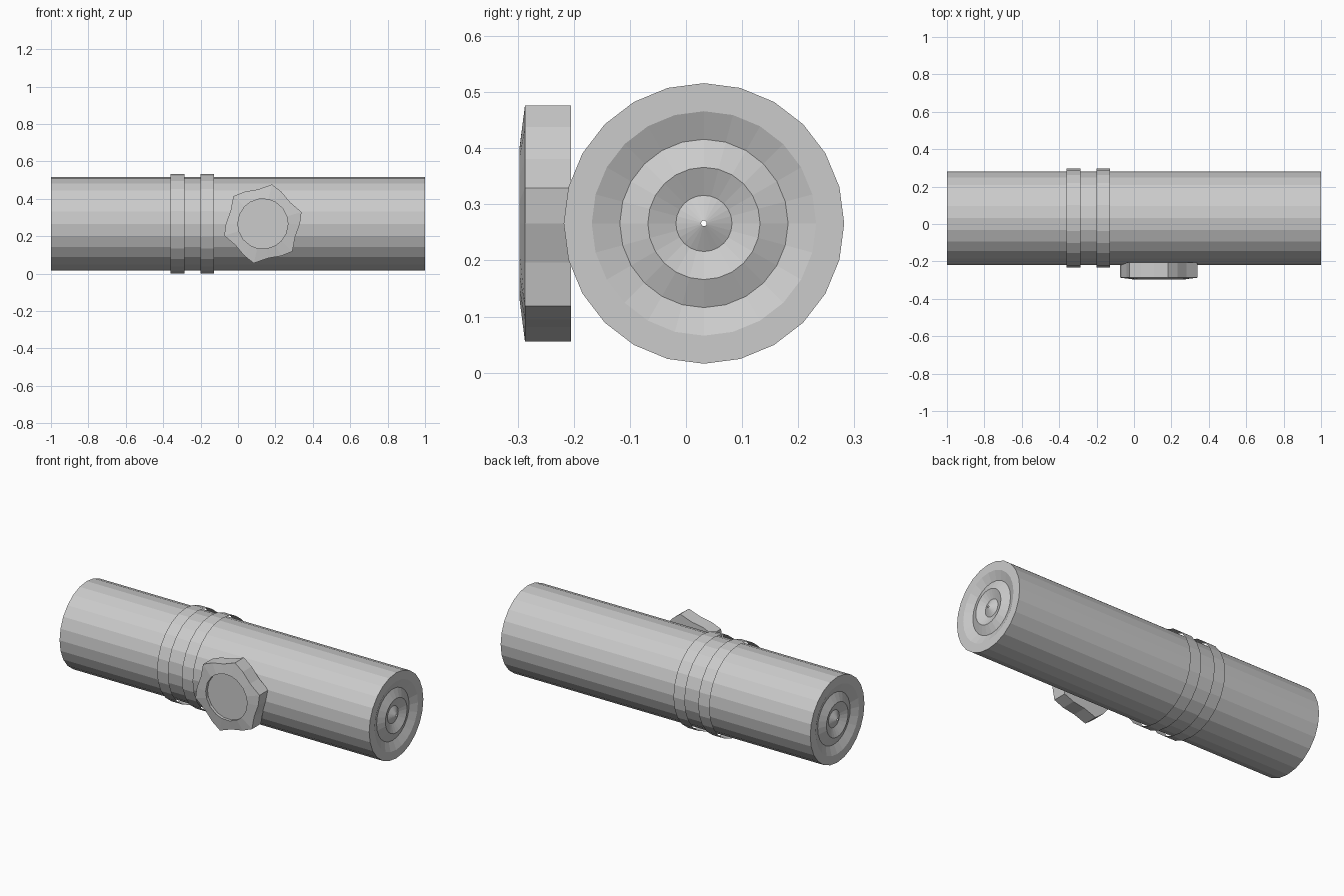
import bpy
import bmesh
from math import sin, cos, radians, tau

cube = bpy.data.objects.get("Cube")
if cube:
    bpy.data.objects.remove(cube, do_unlink=True)

AXIS_Y, AXIS_Z = 0.032, 0.266
SIDES = 24

grey = bpy.data.materials.new("plain grey")
grey.use_nodes = True
colour = (0.6, 0.6, 0.6, 1)
grey.diffuse_color = colour
grey.node_tree.nodes["Principled BSDF"].inputs["Base Color"].default_value = colour


def loft(name, loops, capped=False):
    """Join equal loops of points with quads, optionally closing both ends."""
    bm = bmesh.new()
    rings = [[bm.verts.new(p) for p in loop] for loop in loops]
    for a, b in zip(rings, rings[1:]):
        for k in range(len(a)):
            n = (k + 1) % len(a)
            bm.faces.new((a[k], b[k], b[n], a[n]))
    if capped:
        bm.faces.new(rings[0])
        bm.faces.new(rings[-1])
        bmesh.ops.recalc_face_normals(bm, faces=bm.faces)
    mesh = bpy.data.meshes.new(name)
    bm.to_mesh(mesh)
    bm.free()
    mesh.materials.append(grey)
    obj = bpy.data.objects.new(name, mesh)
    bpy.context.collection.objects.link(obj)
    return obj


def circle(x, r):
    return [(x, AXIS_Y + r * sin(tau * k / SIDES), AXIS_Z + r * cos(tau * k / SIDES))
            for k in range(SIDES)]


# Pipe body with rippled ends and a pinhole in each centre
end = [(1.0, 0.25), (1.0, 0.2), (0.978, 0.15), (1.0, 0.1), (0.978, 0.05), (1.0, 0.005)]
profile = [(-x, r) for x, r in reversed(end)] + end
loft("pipe_body", [circle(x, r) for x, r in profile])

# Two thin open bands around the pipe
for name, x in (("outer_band", -0.36), ("inner_band", -0.2)):
    loft(name, [circle(x, 0.265), circle(x + 0.073, 0.265)])

# Six-lobed valve knob with a recessed round face
LOBE = [(0, 0.198), (17, 0.216), (38, 0.186)]
outline = [(radians(60 * i + a), r) for i in range(6) for a, r in LOBE]


def knob_loop(y, radius=None):
    return [(0.133 + (radius or r) * cos(a), y, AXIS_Z + (radius or r) * sin(a))
            for a, r in outline]


loft("valve_knob", [knob_loop(-0.205), knob_loop(-0.287), knob_loop(-0.297, 0.134),
                    knob_loop(-0.28, 0.134)], capped=True)
